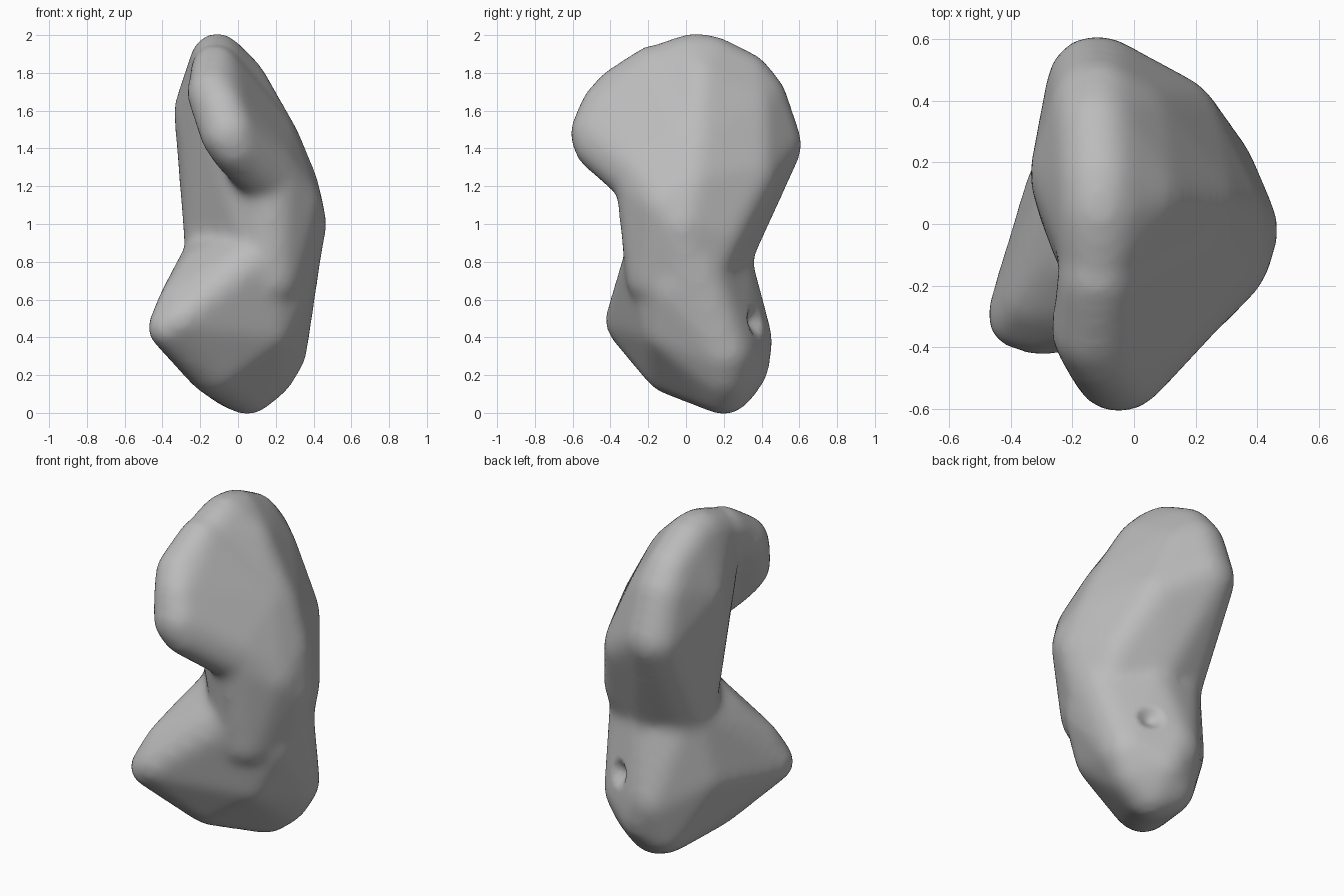
import bpy, bmesh
from mathutils import Vector, Matrix

cube = bpy.data.objects.get("Cube")
if cube:
    bpy.data.objects.remove(cube, do_unlink=True)

# Single stone colour
stone = bpy.data.materials.new("grey_stone")
stone.use_nodes = True
grey = (0.5, 0.5, 0.5, 1)
stone.diffuse_color = grey
for node in stone.node_tree.nodes:
    if node.type == 'BSDF_PRINCIPLED':
        node.inputs["Base Color"].default_value = grey
        node.inputs["Roughness"].default_value = 0.8

# Each lobe is a rounded hull stretched over a few balls: x, y, z, radius
foot = [(-.37, -.30, .45, .10), (-.30, -.32, .49, .10), (-.31, -.24, .59, .10),
        (-.20, -.10, .76, .10), (.05, .20, .15, .15), (-.12, -.07, .26, .155),
        (-.03, .24, .18, .14), (.15, .20, .22, .14), (.05, .29, .25, .14),
        (.20, .20, .33, .155), (-.01, .30, .38, .15), (.14, -.08, .45, .15),
        (-.20, .12, .50, .14), (.23, -.05, .66, .155), (.16, -.15, .85, .16),
        (-.13, .17, .85, .14), (.26, .04, .80, .165), (.05, .19, .75, .16)]
trunk = [(-.13, .17, .85, .14), (.17, -.15, .72, .16), (.25, .03, .66, .15),
         (.05, .19, .85, .155), (.30, -.02, 1.0, .16), (.27, -.10, 1.1, .165),
         (.23, .16, .95, .155), (.25, .03, 1.2, .165), (.18, -.20, 1.2, .16),
         (.17, .06, 1.42, .155), (.11, .32, 1.26, .16), (0, .08, 1.74, .145),
         (-.13, .17, 1.2, .14), (-.17, .06, 1.48, .13), (-.19, .16, 1.6, .14),
         (-.13, -.08, 1.66, .12), (-.12, .45, 1.42, .155), (-.12, .38, 1.66, .145),
         (-.03, .33, 1.6, .145), (-.12, .31, 1.77, .13), (-.11, .13, 1.86, .13),
         (-.11, .04, 1.87, .13), (-.11, -.06, 1.84, .13)]
brow = [(-.05, -.465, 1.48, .14), (-.02, -.455, 1.42, .13), (.01, -.41, 1.38, .13),
        (-.09, -.42, 1.61, .13), (-.13, -.35, 1.69, .13), (-.12, -.17, 1.82, .12),
        (.14, -.25, 1.3, .15), (.15, 0, 1.45, .15), (.26, -.12, 1.15, .15)]
SOFTEN_ALLOWANCE = 0.012


def add_hull(bm, balls):
    """Convex skin around a group of balls."""
    part = bmesh.new()
    for x, y, z, r in balls:
        bmesh.ops.create_icosphere(part, subdivisions=3, radius=r + SOFTEN_ALLOWANCE,
                                   matrix=Matrix.Translation((x, y, z)))
    points = [v.co.copy() for v in part.verts]
    part.free()
    verts = [bm.verts.new(p) for p in points]
    bmesh.ops.convex_hull(bm, input=verts)
    loose = [v for v in verts if v.is_valid and not v.link_faces]
    bmesh.ops.delete(bm, geom=loose, context='VERTS')


bm = bmesh.new()
for lobe in (foot, trunk, brow):
    add_hull(bm, lobe)
bmesh.ops.recalc_face_normals(bm, faces=bm.faces)
mesh = bpy.data.meshes.new("rock_body")
bm.to_mesh(mesh)
bm.free()
body = bpy.data.objects.new("rock_body", mesh)
bpy.context.collection.objects.link(body)

# Fuse the lobes and soften the joins
fuse = body.modifiers.new("fuse", 'REMESH')
fuse.mode = 'VOXEL'
fuse.voxel_size = 0.022
soften = body.modifiers.new("soften", 'SMOOTH')
soften.factor = 0.5
soften.iterations = 24
graph = bpy.context.evaluated_depsgraph_get()
fused = bpy.data.meshes.new_from_object(body.evaluated_get(graph))
body.modifiers.clear()
body.data = fused

# Small pit low on the back
pit, inward = Vector((.18, .35, .48)), Vector((-.4, -.9, 0))
for v in fused.vertices:
    near = 1 - (v.co - pit).length / 0.08
    if near > 0:
        v.co += inward * 0.06 * near

fused.materials.clear()
fused.materials.append(stone)
for face in fused.polygons:
    face.use_smooth = True
